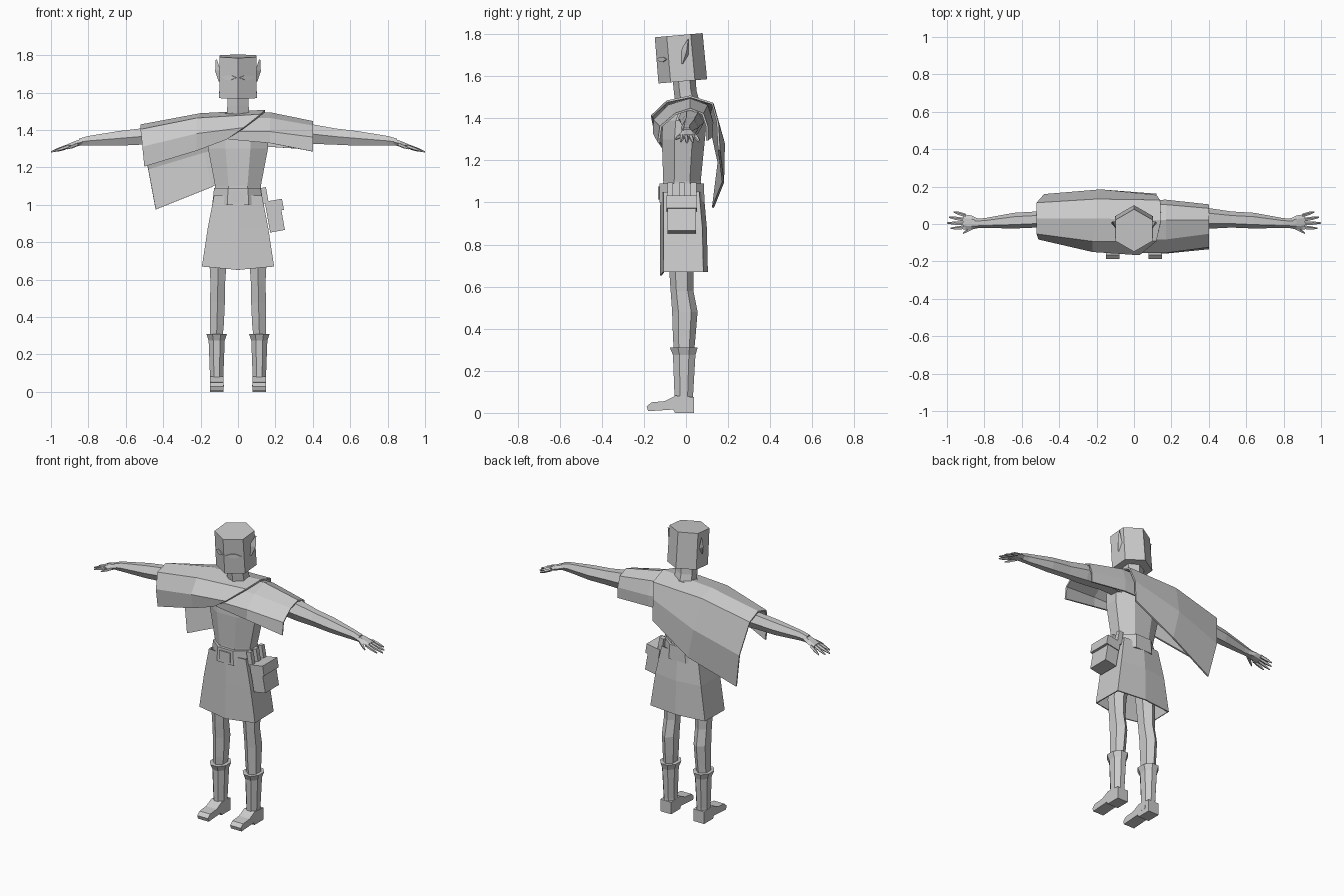
import bpy, bmesh, math
from mathutils import Vector, Matrix

grey = bpy.data.materials.new("plain grey")
grey.diffuse_color = (0.6, 0.6, 0.6, 1)


def finish(name, bm):
    bmesh.ops.recalc_face_normals(bm, faces=bm.faces)
    me = bpy.data.meshes.new(name)
    bm.to_mesh(me)
    bm.free()
    me.materials.append(grey)
    ob = bpy.data.objects.new(name, me)
    bpy.context.collection.objects.link(ob)
    return ob


def loft(name, rings, closed=True, caps=True):
    """Skin a list of equal-length point rings."""
    bm = bmesh.new()
    vs = [[bm.verts.new(p) for p in r] for r in rings]
    n = len(vs[0])
    for a, b in zip(vs, vs[1:]):
        for i in range(n if closed else n - 1):
            j = (i + 1) % n
            bm.faces.new((a[i], a[j], b[j], b[i]))
    if caps:
        bm.faces.new(vs[0])
        bm.faces.new(vs[-1])
    return finish(name, bm)


def ring_z(x, z, hx, y0, y1, n=8, phase=math.pi / 8):
    """Horizontal ring with half width hx, reaching from y0 to y1."""
    k = 1 / math.cos(math.pi / n) if n == 8 else 1
    return [(x + hx * k * math.cos(phase + math.tau * i / n),
             (y0 + y1) / 2 + (y1 - y0) / 2 * k * math.sin(phase + math.tau * i / n), z)
            for i in range(n)]


def ring_x(x, y, z, ry, rz, n=6):
    return [(x, y + ry * math.cos(math.tau * i / n), z + rz * math.sin(math.tau * i / n))
            for i in range(n)]


def box(name, loc, size, rot_y=0):
    bm = bmesh.new()
    m = Matrix.Translation(loc) @ Matrix.Rotation(rot_y, 4, 'Y') @ Matrix.Diagonal((*size, 1))
    bmesh.ops.create_cube(bm, size=1, matrix=m)
    return finish(name, bm)


def solidify(ob, t):
    m = ob.modifiers.new("thickness", 'SOLIDIFY')
    m.thickness = t
    m.offset = 0


# Head: hexagonal prism with a corner to the front, slightly tilted
bm = bmesh.new()
bmesh.ops.create_cone(bm, cap_ends=True, segments=6, radius1=0.116, radius2=0.114, depth=0.22,
                      matrix=Matrix.Translation((0, -0.025, 1.685)) @ Matrix.Rotation(math.radians(5), 4, 'X'))
ys = [v.co.y for v in bm.verts if abs(v.co.x) < 0.01]
if len(ys) < 4:  # make sure a corner points forward
    bmesh.ops.rotate(bm, verts=bm.verts, cent=(0, -0.025, 1.685), matrix=Matrix.Rotation(math.pi / 6, 3, 'Z'))
finish("head", bm)

# Neck and torso
loft("neck", [ring_z(0, 1.46, 0.07, -0.05, 0.07, 6, math.pi / 6),
              ring_z(0, 1.53, 0.066, -0.058, 0.05, 6, math.pi / 6),
              ring_z(0, 1.60, 0.066, -0.065, 0.045, 6, math.pi / 6)])
loft("torso", [ring_z(0, z, hx, a, b) for z, hx, a, b in (
    (1.02, 0.12, -0.11, 0.075), (1.10, 0.122, -0.108, 0.07), (1.30, 0.16, -0.115, 0.09),
    (1.39, 0.16, -0.11, 0.10), (1.46, 0.11, -0.06, 0.08), (1.49, 0.07, -0.04, 0.06))])

# Belt, buckle and skirt
loft("belt", [ring_z(0, z, hx, a, b) for z, hx, a, b in (
    (1.00, 0.138, -0.127, 0.088), (1.09, 0.128, -0.125, 0.085))])
box("buckle", (0, -0.127, 1.045), (0.075, 0.012, 0.06))


def skirt_ring(z, w, front, back, dip):
    return [(-w, front + 0.015, z), (0, front, z - dip), (w, front + 0.015, z),
            (w * 0.98, back - 0.02, z), (0, back, z), (-w * 0.98, back - 0.02, z)]


solidify(loft("skirt", [skirt_ring(1.05, 0.125, -0.118, 0.08, 0),
                        skirt_ring(0.88, 0.158, -0.119, 0.095, 0.005),
                        skirt_ring(0.67, 0.19, -0.12, 0.10, 0.018)], caps=False), 0.008)

# Pouch with flap and belt loops on the right hip
tilt = math.radians(-10)
box("pouch", (0.197, -0.02, 0.94), (0.08, 0.135, 0.165), tilt)
box("pouch_flap", (0.195, -0.02, 0.995), (0.092, 0.145, 0.06), tilt)
for y in (-0.075, -0.02, 0.035):
    box("belt_loop", (0.142, y, 1.05), (0.03, 0.028, 0.085), tilt)

# Cape, main panel: three columns from the front hem over the shoulder to the back hem
main = [
    [(-.50, -.075, 1.205), (-.51, -.078, 1.31), (-.52, -.05, 1.40), (-.52, .03, 1.425),
     (-.52, .11, 1.39), (-.48, .155, 1.19), (-.44, .128, .975)],
    [(-.22, -.13, 1.29), (-.22, -.145, 1.38), (-.22, -.09, 1.46), (-.20, .03, 1.485),
     (-.20, .13, 1.46), (-.18, .18, 1.28), (-.14, .176, 1.095)],
    [(-.06, -.15, 1.35), (.03, -.163, 1.41), (.12, -.09, 1.48), (.145, .02, 1.503),
     (.14, .125, 1.47), (.12, .15, 1.38), (.12, .157, 1.25)]]
solidify(loft("cape_main_panel", main, closed=False, caps=False), 0.01)

# Cape, short panel over the right shoulder
profiles = (
    (-.05, [(-.14, 1.35), (-.15, 1.39), (-.08, 1.46), (.02, 1.485), (.10, 1.46), (.12, 1.40), (.12, 1.31)]),
    (.17, [(-.153, 1.33), (-.15, 1.39), (-.08, 1.46), (.02, 1.49), (.10, 1.46), (.125, 1.38), (.12, 1.31)]),
    (.40, [(-.13, 1.285), (-.12, 1.36), (-.05, 1.42), (.02, 1.443), (.08, 1.42), (.10, 1.36), (.10, 1.295)]))
solidify(loft("cape_short_panel", [[(x, y, z) for y, z in p] for x, p in profiles],
              closed=False, caps=False), 0.01)

# Paired parts
for s in (-1, 1):
    side = "left" if s < 0 else "right"

    # Arm and palm
    loft(side + "_arm", [ring_x(s * x, y, z, ry, rz) for x, y, z, ry, rz in (
        (.12, .02, 1.40, .06, .06), (.25, .03, 1.395, .06, .06), (.40, .03, 1.378, .055, .06),
        (.52, .024, 1.365, .043, .05), (.64, .018, 1.355, .042, .045), (.80, .005, 1.342, .026, .03),
        (.85, .003, 1.335, .026, .022))])
    loft(side + "_palm", [ring_x(s * x, y, z, ry, rz) for x, y, z, ry, rz in (
        (.83, .003, 1.336, .024, .02), (.87, .008, 1.327, .038, .017), (.915, .012, 1.312, .04, .012))])
    # Fingers and thumb, each from root to tip
    for root, tip in (((.90, .045, 1.315), (.965, .064, 1.288)), ((.905, .022, 1.315), (.988, .035, 1.285)),
                      ((.905, .002, 1.315), (1.0, .005, 1.283)), ((.90, -.018, 1.315), (.98, -.024, 1.288)),
                      ((.855, -.015, 1.325), (.915, -.05, 1.30))):
        a, b = Vector(root), Vector(tip)
        loft(side + "_finger", [ring_x(s * p.x, p.y, p.z, r, r, 5) for p, r in (
            (a, .011), (a.lerp(b, .55), .010), (b, .004))])

    # Leg, boot and foot
    loft(side + "_leg", [ring_z(s * x, z, hx, a, b, 6, math.pi / 6) for x, z, hx, a, b in (
        (.118, .25, .036, -.055, .035), (.112, .36, .042, -.062, .045), (.110, .48, .046, -.066, .055),
        (.108, .58, .045, -.073, .035), (.107, .68, .052, -.08, .035), (.075, .98, .06, -.08, .06))])
    loft(side + "_boot", [ring_z(s * x, z, hx, a, b) for x, z, hx, a, b in (
        (.113, .03, .037, -.055, .034), (.114, .09, .036, -.055, .034), (.114, .275, .043, -.062, .045),
        (.114, .31, .055, -.077, .055))])
    foot = [(.037, 0), (.037, .075), (-.05, .082), (-.10, .056), (-.165, .05), (-.187, .03),
            (-.18, .008), (-.06, .016), (-.052, 0)]
    loft(side + "_foot", [[(s * x, y, z) for y, z in foot] for x in (.077, .151)])

    # Pointed ear
    loft(side + "_ear", [[(s * .094, -.030, 1.665), (s * .094, -.012, 1.655), (s * .104, -.016, 1.66)],
                         [(s * .094, -.026, 1.72), (s * .098, .012, 1.70), (s * .122, .002, 1.715)],
                         [(s * .113, .010, 1.778), (s * .116, .013, 1.775), (s * .119, .011, 1.775)]])

    # Almond eye plate lying on the slanted front face of the head
    n = Vector((s * 0.5, -0.866, 0))
    outline = [(.008, 1.68), (.035, 1.692), (.06, 1.692), (.088, 1.68), (.06, 1.668), (.035, 1.668)]
    pts = [Vector((s * x, -0.142 + x * 0.577, z)) for x, z in outline]
    loft(side + "_eye", [[p + n * d for p in pts] for d in (-0.004, 0.004)])
